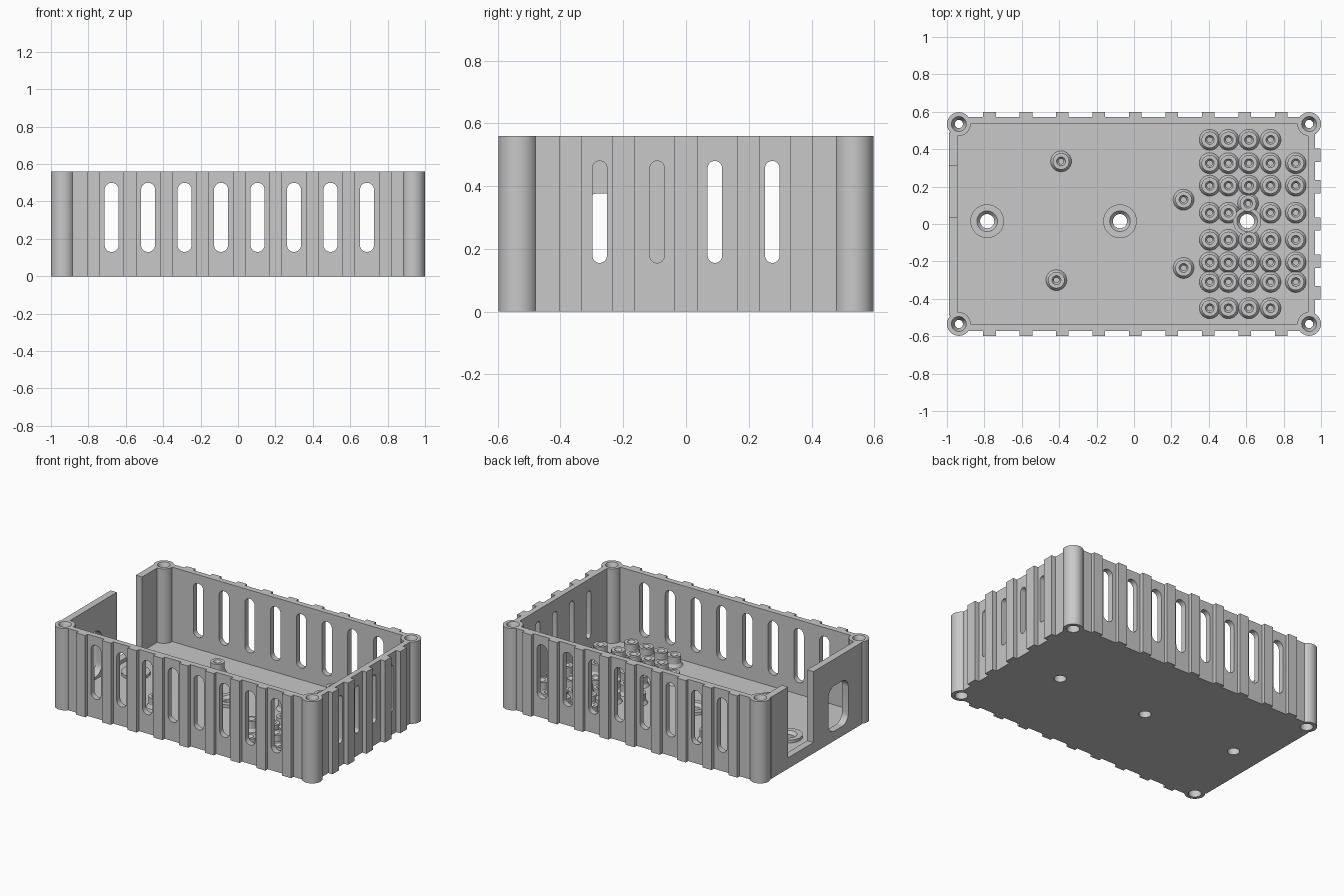
import bpy, bmesh
from math import cos, sin, pi, radians

cube = bpy.data.objects.get("Cube")
if cube:
    bpy.data.objects.remove(cube, do_unlink=True)

H = 0.56        # case height
FLOOR = 0.05    # floor thickness
parts = []

gray = bpy.data.materials.new("plain_gray")
gray.use_nodes = True
gray.diffuse_color = (0.58, 0.58, 0.58, 1)
gray.node_tree.nodes["Principled BSDF"].inputs["Base Color"].default_value = gray.diffuse_color

AXES = {
    "x": lambda u, v, t: (t, u, v),
    "y": lambda u, v, t: (u, t, v),
    "z": lambda u, v, t: (u, v, t),
}


def finish(name, bm):
    bmesh.ops.recalc_face_normals(bm, faces=bm.faces)
    mesh = bpy.data.meshes.new(name)
    bm.to_mesh(mesh)
    bm.free()
    mesh.materials.append(gray)
    obj = bpy.data.objects.new(name, mesh)
    bpy.context.collection.objects.link(obj)
    parts.append(obj)
    return obj


def prism(name, outlines, axis, a, b):
    """Extrude one or more closed outlines along an axis from a to b."""
    bm = bmesh.new()
    for pts in outlines:
        lo, hi = ([bm.verts.new(AXES[axis](u, v, t)) for u, v in pts] for t in (a, b))
        bm.faces.new(lo)
        bm.faces.new(hi)
        for i in range(len(pts)):
            j = (i + 1) % len(pts)
            bm.faces.new((lo[i], lo[j], hi[j], hi[i]))
    return finish(name, bm)


def lathe(name, profile, x, y, n=32):
    """Spin a closed (radius, height) profile into a hollow ring."""
    bm = bmesh.new()
    rings = [[bm.verts.new((x + r * cos(2 * pi * k / n), y + r * sin(2 * pi * k / n), z))
              for k in range(n)] for r, z in profile]
    for i, ring in enumerate(rings):
        nxt = rings[(i + 1) % len(rings)]
        for k in range(n):
            m = (k + 1) % n
            bm.faces.new((ring[k], ring[m], nxt[m], nxt[k]))
    return finish(name, bm)


def rounded(cx, cy, w, h, r, n=8):
    """Outline of a rounded rectangle; r = w / 2 gives a slot or circle."""
    pts = []
    for q, (sx, sy) in enumerate(((1, 1), (-1, 1), (-1, -1), (1, -1))):
        for k in range(n + 1):
            a = (q + k / n) * pi / 2
            p = (cx + sx * (w / 2 - r) + r * cos(a), cy + sy * (h / 2 - r) + r * sin(a))
            if not pts or abs(p[0] - pts[-1][0]) + abs(p[1] - pts[-1][1]) > 1e-5:
                pts.append(p)
    if abs(pts[0][0] - pts[-1][0]) + abs(pts[0][1] - pts[-1][1]) < 1e-5:
        pts.pop()
    return pts


def box(u0, v0, u1, v1):
    return [(u0, v0), (u1, v0), (u1, v1), (u0, v1)]


def cut(obj, cutter):
    mod = obj.modifiers.new("openings", "BOOLEAN")
    mod.operation, mod.solver, mod.object = "DIFFERENCE", "EXACT", cutter
    graph = bpy.context.evaluated_depsgraph_get()
    mesh = bpy.data.meshes.new_from_object(obj.evaluated_get(graph))
    obj.modifiers.clear()
    obj.data = mesh
    parts.remove(cutter)
    bpy.data.objects.remove(cutter, do_unlink=True)


def ribbed(half, inner, base, outer, centers, w):
    """Plan outline (along, outward) of a wall with ribs on the outside."""
    pts = [(half, inner), (-half, inner), (-half, base)]
    for c in centers:
        pts += [(c - w, base), (c - w, outer), (c + w, outer), (c + w, base)]
    return pts + [(half, base)]


# Long front and back walls with eight slots each
ribs = [0.007 + 0.195 * k for k in range(-4, 5)]
plan = ribbed(0.885, 0.535, 0.573, 0.598, ribs, 0.034)
slots = [rounded(c + 0.0975, 0.315, 0.075, 0.37, 0.0375) for c in ribs[:-1]]
for name, s in (("front_wall", -1), ("back_wall", 1)):
    wall = prism(name, [[(u, s * d) for u, d in plan]], "z", 0, H)
    cut(wall, prism("slot_cutter", slots, "y", s * 0.5, s * 0.65))

# Ribbed left end wall with four narrow slots
plan = ribbed(0.49, 0.93, 0.967, 0.998, [-0.367, -0.199, 0, 0.199, 0.367], 0.036)
wall = prism("left_wall", [[(d, u) for u, d in plan]], "z", 0, H)
slots = [rounded(c, 0.318, 0.046, 0.325, 0.023) for c in (-0.275, -0.092, 0.092, 0.275)]
cut(wall, prism("slot_cutter", slots, "x", 0.9, 1.05))

# Plain right end wall with an open connector gap and a power socket hole
wall = prism("right_wall", [box(-0.49, 0, 0.49, H)], "x", -0.99, -0.943)
holes = [box(0.035, 0.075, 0.31, H + 0.1), rounded(-0.235, 0.222, 0.215, 0.31, 0.065)]
cut(wall, prism("socket_cutter", holes, "x", -1.1, -0.9))

# Floor plate with mounting and corner screw holes
corners = [(sx * 0.9365, sy * 0.5345) for sx in (-1, 1) for sy in (-1, 1)]
mounts = [(-0.785, 0.015, 0.09), (-0.075, 0.015, 0.09), (0.605, 0.015, 0.075)]
floor = prism("floor", [box(-0.98, -0.57, 0.96, 0.57)], "z", 0, FLOOR)
holes = [rounded(x, y, 0.08, 0.08, 0.04) for x, y in corners]
holes += [rounded(x, y, 0.076, 0.076, 0.038) for x, y, r in mounts]
cut(floor, prism("hole_cutter", holes, "z", -0.1, 0.2))

# Corner screw posts
post = [(0.04, 0), (0.0635, 0), (0.0635, H), (0.04, H), (0.022, H - 0.04), (0.022, 0.06), (0.04, 0.06)]
for x, y in corners:
    lathe("corner_post", post, x, y)

# Raised rings around the mounting holes
for x, y, r in mounts:
    lathe("mount_ring", [(0.038, FLOOR - 0.01), (r, FLOOR - 0.01), (r, FLOOR + 0.02),
                         (0.055, FLOOR + 0.02), (0.038, FLOOR)], x, y)

# Board standoffs: a grid near the left end, plus a few loose ones
spots = [(-0.39, 0.335), (-0.415, -0.30), (0.265, 0.13), (0.265, -0.235), (0.61, 0.11)]
for y in (0.45, 0.325, 0.205, 0.06, -0.085, -0.205, -0.31, -0.45):
    for x in (0.405, 0.505, 0.615, 0.73, 0.865):
        on_edge = x > 0.8 and abs(y) > 0.4
        on_mount = x == 0.615 and y == 0.06
        if not (on_edge or on_mount):
            spots.append((x, y))
peg = [(0.014, FLOOR - 0.01), (0.056, FLOOR - 0.01), (0.056, FLOOR), (0.044, FLOOR + 0.02),
       (0.044, 0.12), (0.024, 0.12), (0.014, 0.105)]
for x, y in spots:
    lathe("standoff", peg, x, y, 24)

# Smooth round parts while keeping hard edges
bpy.ops.object.select_all(action="DESELECT")
for obj in parts:
    obj.select_set(True)
bpy.context.view_layer.objects.active = parts[0]
bpy.ops.object.shade_smooth_by_angle(angle=radians(30))
